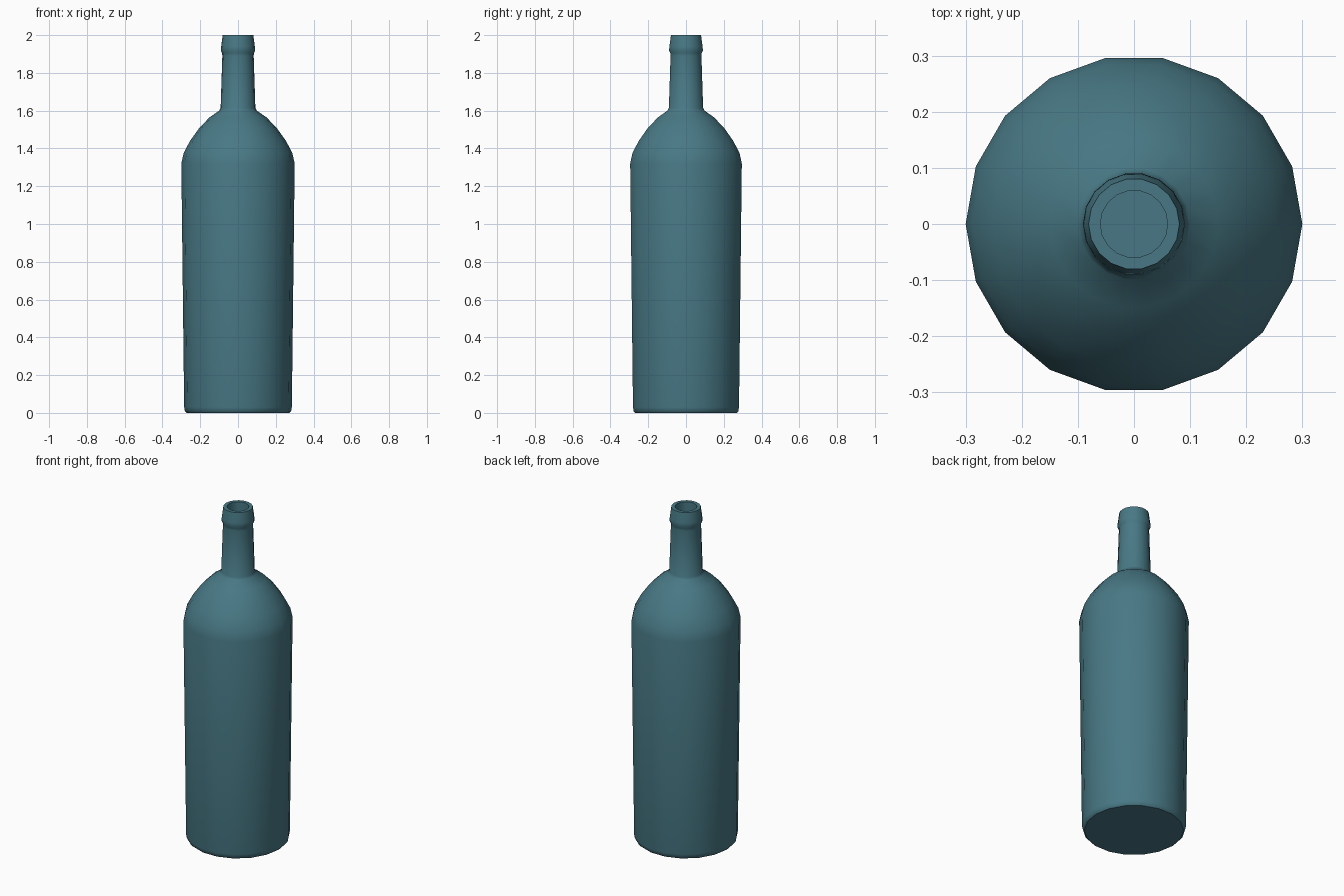
import bpy, bmesh
from math import tau, radians
from mathutils import Vector

if "Cube" in bpy.data.objects:
    bpy.data.objects.remove(bpy.data.objects["Cube"])

SIDES = 18

# Outer profile (radius, height): base, body, shoulder, neck, lip
outer = [(0.0, 0.0), (0.272, 0.0), (0.281, 0.008), (0.285, 0.03),
         (0.30, 1.32), (0.288, 1.375), (0.254, 1.44), (0.204, 1.51),
         (0.15, 1.565), (0.10, 1.60), (0.092, 1.615),
         (0.083, 1.89), (0.084, 1.905), (0.091, 1.918), (0.089, 1.94), (0.081, 2.0)]

# Inner wall, from the mouth down to the floor
inner = [(0.06, 2.0), (0.06, 1.89), (0.07, 1.61), (0.13, 1.55), (0.19, 1.49),
         (0.24, 1.425), (0.278, 1.32), (0.262, 0.03), (0.0, 0.025)]

# Lathe the profile into the bottle
bm = bmesh.new()
verts = [bm.verts.new((r, 0, z)) for r, z in outer + inner]
edges = [bm.edges.new(pair) for pair in zip(verts, verts[1:])]
bmesh.ops.spin(bm, geom=verts + edges, cent=(0, 0, 0), axis=(0, 0, 1),
               angle=tau, steps=SIDES, use_duplicate=False)
bmesh.ops.remove_doubles(bm, verts=bm.verts, dist=0.0005)
bmesh.ops.recalc_face_normals(bm, faces=bm.faces)

mesh = bpy.data.meshes.new("bottle")
bm.to_mesh(mesh)
bm.free()
bottle = bpy.data.objects.new("bottle", mesh)
bpy.context.collection.objects.link(bottle)

# Teal glass
glass = bpy.data.materials.new("teal_glass")
glass.diffuse_color = (0.065, 0.19, 0.235, 1)
glass.use_nodes = True
glass.node_tree.nodes["Principled BSDF"].inputs["Base Color"].default_value = glass.diffuse_color
mesh.materials.append(glass)

# Smooth sides, crisp rims
bpy.context.view_layer.objects.active = bottle
bottle.select_set(True)
bpy.ops.object.shade_smooth_by_angle(angle=radians(40))
